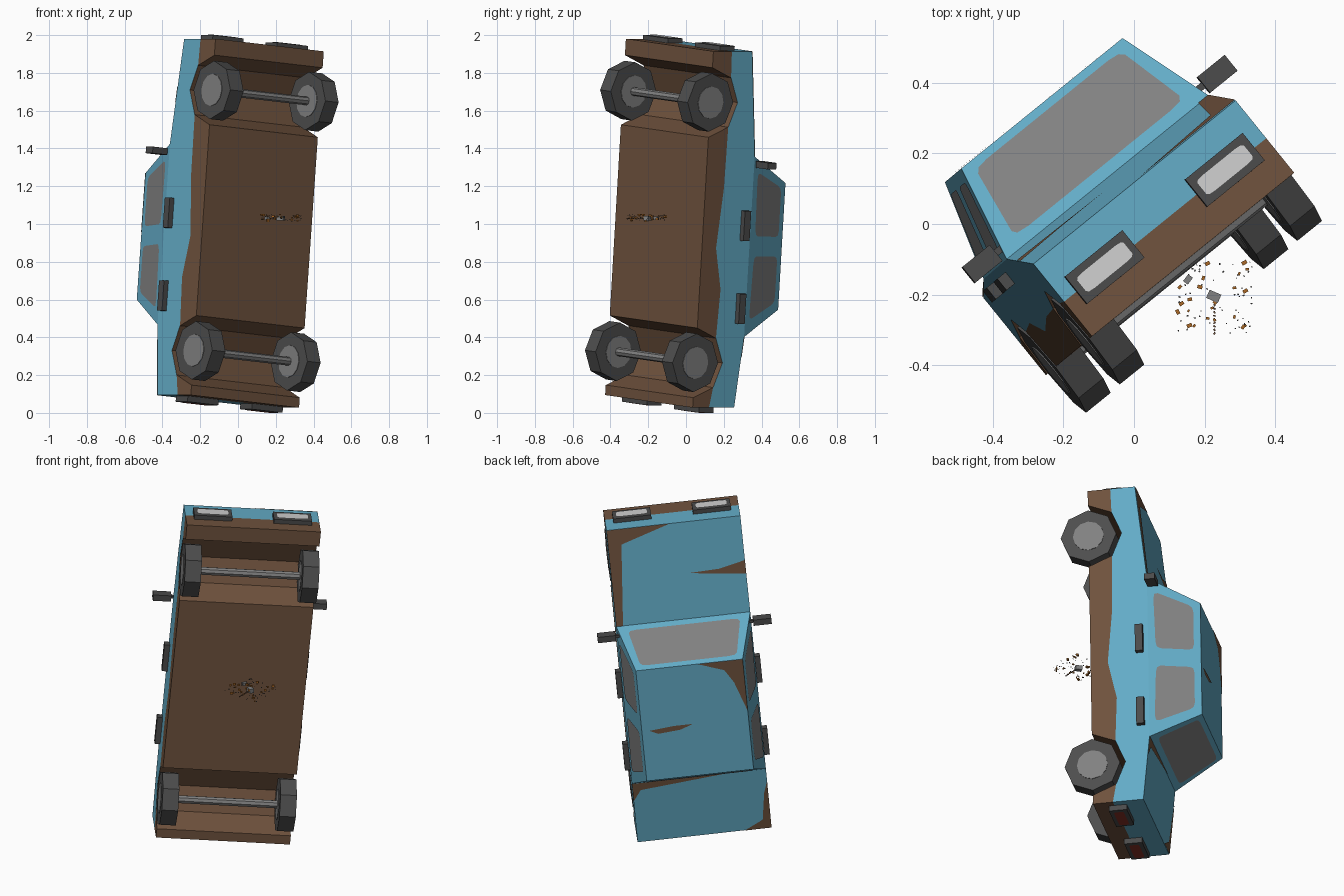
import bpy, bmesh, math, random
from mathutils import Vector, Matrix

if "Cube" in bpy.data.objects:
    bpy.data.objects.remove(bpy.data.objects["Cube"])


def material(name, *rgb):
    m = bpy.data.materials.new(name)
    m.use_nodes = True
    m.diffuse_color = (*rgb, 1)
    m.node_tree.nodes["Principled BSDF"].inputs["Base Color"].default_value = (*rgb, 1)
    return m


BLUE = material("blue paint", .125, .41, .57)
RUST = material("brown rust", .16, .085, .047)
GLASS = material("grey glass", .22, .22, .22)
TYRE = material("dark tyre", .075, .075, .075)
METAL = material("grey metal", .22, .22, .22)
TRIM = material("dark trim", .07, .07, .07)
LAMP = material("white lamp", .62, .62, .62)
RED = material("red lamp", .25, .03, .02)
ORANGE = material("orange scrap", .4, .14, .02)

# Car frame: x across, y towards the nose, z towards the roof, tipped on its tail
along = Vector((.069, .058, .996)).normalized()
up = Vector((-.629, .778, 0))
up = (up - along * up.dot(along)).normalized()
across = along.cross(up)
FRAME = Matrix((across, along, up)).transposed().to_4x4()
FRAME.translation = across * .1


def finish(name, bm, mats, matrix=FRAME):
    mesh = bpy.data.meshes.new(name)
    bm.to_mesh(mesh)
    bm.free()
    for m in mats:
        mesh.materials.append(m)
    ob = bpy.data.objects.new(name, mesh)
    ob.matrix_world = matrix
    bpy.context.collection.objects.link(ob)
    return ob


def prism(name, profile, x0, x1, mat, *more, taper=None):
    """Extrude a (y, z) profile across the car; taper narrows its raised points."""
    bm = bmesh.new()
    rings = []
    for x in (x0, x1):
        rings.append([bm.verts.new((x * (taper if taper and z > .2 else 1), y, z))
                      for y, z in profile])
    for ring in rings:
        bm.faces.new(ring)
    n = len(profile)
    for i in range(n):
        j = (i + 1) % n
        bm.faces.new((rings[0][i], rings[0][j], rings[1][j], rings[1][i]))
    bmesh.ops.recalc_face_normals(bm, faces=bm.faces)
    return finish(name, bm, (mat, *more))


def box(name, centre, size, mat):
    (x, y, z), (a, b, c) = centre, [s / 2 for s in size]
    return prism(name, [(y - b, z - c), (y + b, z - c), (y + b, z + c), (y - b, z + c)],
                 x - a, x + a, mat)


def circle(y, z, r, n):
    return [(y + r * math.cos(math.tau * i / n), z + r * math.sin(math.tau * i / n))
            for i in range(n)]


def rounded(pts, k=.12):
    out = []
    for i, p in enumerate(pts):
        p, a, b = Vector(p), Vector(pts[i - 1]), Vector(pts[(i + 1) % len(pts)])
        a, b = p.lerp(a, k), p.lerp(b, k)
        out += [a, (a + b + 2 * p) / 4, b]
    return out


def decal(name, quad, pts, mat):
    """Thin painted face, pts given as (s, t) fractions of a flat quad."""
    a, b, c, d = [Vector(q) for q in quad]
    normal = (b - a).cross(d - a).normalized()
    if normal.dot(a - Vector((0, 1, 0))) < 0:
        normal.negate()
    bm = bmesh.new()
    face = bm.faces.new([bm.verts.new(a.lerp(b, s).lerp(d.lerp(c, s), t) + normal * .003)
                         for s, t in pts])
    face.normal_update()
    if face.normal.dot(normal) < 0:
        face.normal_flip()
    return finish(name, bm, (mat,))


# Main levels and stations
HALF, ROOF_HALF = .37, .295
NOSE, TAIL, FLOOR = 1.946, .052, -.176
FRONT, REAR = 1.674, .29
ARCH, KNEE = .185, .131
hood, cowl = (NOSE, .088), (1.387, .147)
roof_f, roof_r = (1.24, .428), (.567, .428)
deck, boot = (.428, .146), (TAIL, .106)
line = FLOOR + KNEE

# Body: rusted lower blocks and a painted shell above, split along a wavy line
wave = [(1.22, -.05), (.9, -.08), (.68, -.033)]
shell = [(NOSE, -.05), hood, cowl, deck, boot, (TAIL, -.065),
         (REAR - KNEE, line), (REAR, FLOOR + ARCH), (REAR + KNEE, line), *wave[::-1],
         (FRONT - KNEE, line), (FRONT, FLOOR + ARCH), (FRONT + KNEE, line)]
body = prism("body_shell", shell, -HALF, HALF, BLUE, RUST)
for p in body.data.polygons:
    if p.normal.z < -.1:
        p.material_index = 1
prism("front_rust", [(NOSE, FLOOR), (NOSE, -.05), (FRONT + KNEE, line), (FRONT + ARCH, FLOOR)],
      -HALF, HALF, RUST)
prism("rear_rust", [(TAIL, FLOOR), (TAIL, -.065), (REAR - KNEE, line), (REAR - ARCH, FLOOR)],
      -HALF, HALF, RUST)
prism("floor_and_sills", [(FRONT - ARCH, FLOOR), (FRONT - KNEE, line), *wave,
                          (REAR + KNEE, line), (REAR + ARCH, FLOOR)], -HALF, HALF, RUST)
prism("cabin", [cowl, roof_f, roof_r, deck], -HALF, HALF, BLUE, taper=ROOF_HALF / HALF)


def panel(p, q, hp=HALF, hq=HALF):
    return [(-hp, *p), (hp, *p), (hq, *q), (-hq, *q)]


# Windscreen and rear window
pane = rounded([(.07, .12), (.93, .12), (.94, .91), (.06, .91)], .08)
decal("windscreen", panel(cowl, roof_f, HALF, ROOF_HALF), pane, GLASS)
decal("rear_window", panel(deck, roof_r, HALF, ROOF_HALF), pane, GLASS)

# Rust patches on the top panels
hood_q, roof_q, boot_q = panel(hood, cowl), panel(roof_f, roof_r, ROOF_HALF, ROOF_HALF), panel(deck, boot)
decal("hood_corner_rust", hood_q, [(0, 0), (.47, 0), (.1, .16), (.05, 1), (0, 1)], RUST)
decal("hood_edge_rust", hood_q, [(.57, .53), (.8, .52), (1, .46), (1, .6), (.75, .56)], RUST)
decal("roof_corner_rust", roof_q, [(.58, 0), (1, 0), (1, .47), (.9, .2), (.82, .08)], RUST)
decal("roof_spot_rust", roof_q, [(.07, .55), (.3, .53), (.48, .53), (.36, .57), (.15, .585)], RUST)
decal("boot_front_rust", boot_q, [(0, 0), (.7, 0), (.06, .12), (0, .3)], RUST)
decal("boot_corner_rust", boot_q, [(.8, 1), (.94, .85), (.97, .4), (1, .2), (1, 1)], RUST)

# Parts repeated on both sides
windows = {"front": [(1.305, .178), (1.215, .39), (.955, .39), (.962, .187)],
           "rear": [(.857, .187), (.85, .39), (.605, .39), (.515, .175)]}
for side, sx in (("left", -1), ("right", 1)):
    for end, pts in windows.items():
        slope = (HALF - ROOF_HALF) / (roof_f[1] - cowl[1])
        quad = [(sx * (HALF - slope * (z - cowl[1])), y, z) for y, z in
                ((0, cowl[1]), (1, cowl[1]), (1, roof_f[1]), (0, roof_f[1]))]
        st = [(y, (z - cowl[1]) / (roof_f[1] - cowl[1])) for y, z in pts]
        decal(f"{side}_{end}_window", quad, rounded(st), GLASS)
    for end, y in (("front", 1.02), ("rear", .58)):
        box(f"{side}_{end}_handle", (sx * .38, y, .1), (.04, .16, .042), TRIM)
    box(f"{side}_mirror", (sx * .43, 1.346, .18), (.1, .035, .058), TRIM)
    box(f"{side}_mirror_stalk", (sx * .365, 1.346, .18), (.05, .014, .02), TRIM)
    # Lamps in dark frames
    for end, y, face, colour in (("head", NOSE, 1.971, LAMP), ("tail", TAIL, .021, RED)):
        box(f"{side}_{end}lamp_frame", (sx * .22, (y + face) / 2, -.046),
            (.21, abs(face - y), .1), TRIM)
        lens = [(sx * .22 + a, face, -.046 + b) for a, b in
                ((-.085, -.028), (.085, -.028), (.085, .028), (-.085, .028))]
        decal(f"{side}_{end}lamp", lens, rounded([(0, 0), (1, 0), (1, 1), (0, 1)], .15), colour)
    # Wheels with hubs on both faces
    for end, y in (("front", FRONT), ("rear", REAR)):
        prism(f"{side}_{end}_wheel", circle(y, FLOOR, .155, 8), sx * .28, sx * .37, TYRE)
        prism(f"{side}_{end}_hub", circle(y, FLOOR, .086, 12), sx * .277, sx * .373, METAL)

for end, y in (("front", FRONT), ("rear", REAR)):
    prism(f"{end}_axle", circle(y, FLOOR, .023, 8), -.29, .29, METAL)

# Small floating scrap cloud below the floor
random.seed(4)


def scrap(name, bits, mat):
    bm = bmesh.new()
    for pos, size in bits:
        turn = Matrix.Rotation(random.uniform(0, 3), 4, 'Z')
        shape = Matrix.Diagonal((size, size * .7, size * .7, 1))
        bmesh.ops.create_cube(bm, size=1, matrix=Matrix.Translation(pos) @ turn @ shape)
    finish(name, bm, (mat,), Matrix.Identity(4))


def spread(n, size):
    return [(Vector((random.uniform(.12, .335), random.uniform(-.31, -.1),
                     random.uniform(1.015, 1.05))), size * random.uniform(.6, 1.2))
            for _ in range(n)]


scrap("orange_scrap", spread(22, .013), ORANGE)
scrap("dark_scrap", spread(60, .005), TRIM)
scrap("scrap_core", [((.226, -.205, 1.03), .036), ((.153, -.157, 1.03), .024)], METAL)
scrap("scrap_trail", [((.228, -.23 - i * .01, 1.03), .007) for i in range(9)], RUST)
